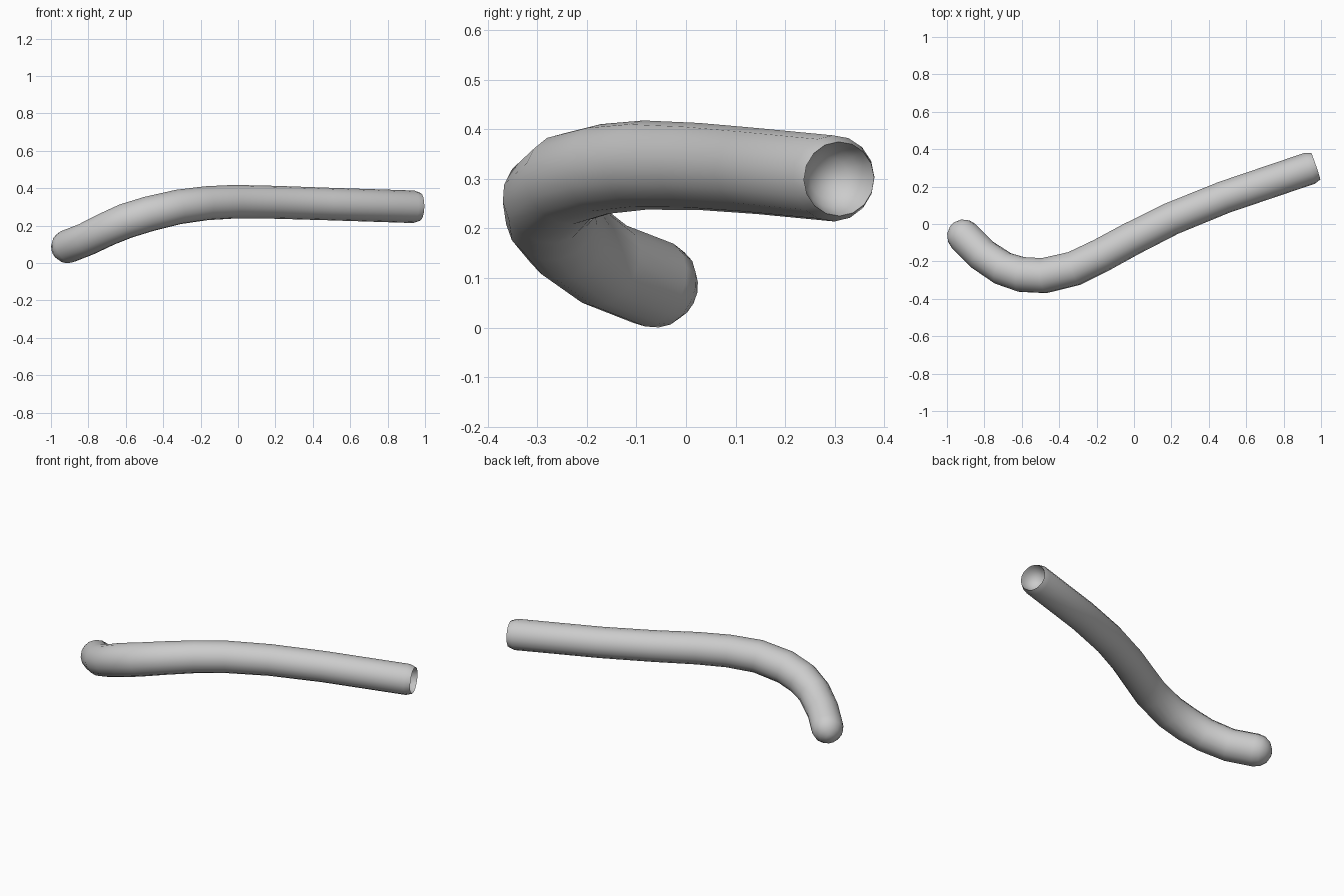
import bpy, bmesh, math
from mathutils import Vector

if "Cube" in bpy.data.objects:
    bpy.data.objects.remove(bpy.data.objects["Cube"])

SIDES = 16
R = 0.09
# centre line of the bent tube, rounded end to open end
path = [Vector(p) for p in [
    (-0.91, -0.065, 0.089), (-0.81, -0.165, 0.128), (-0.70, -0.238, 0.182),
    (-0.60, -0.270, 0.225), (-0.48, -0.276, 0.262), (-0.32, -0.238, 0.300),
    (-0.17, -0.165, 0.320), (-0.02, -0.083, 0.328), (0.20, 0.028, 0.325),
    (0.48, 0.142, 0.316), (0.94, 0.298, 0.301), (0.972, 0.309, 0.300)]]
radii = [R, R, 0.092, 0.095, 0.095, 0.093, 0.091, 0.09, 0.088, 0.087, 0.087, 0.075]

# (centre, direction, radius) for every ring
n = len(path)
tangents = [(path[min(i + 1, n - 1)] - path[max(i - 1, 0)]).normalized() for i in range(n)]
rings = []
start, end = tangents[0], tangents[-1]
for a in (75, 50, 25):                      # domed end
    t = math.radians(a)
    rings.append((path[0] - start * R * math.sin(t), start, R * math.cos(t)))
rings += list(zip(path, tangents, radii))
for a in (15, 35, 55, 75):                  # hollow socket in the other end
    t = math.radians(a)
    rings.append((path[-1] - end * 0.075 * math.sin(t), end, 0.072 * math.cos(t)))

bm = bmesh.new()
side = Vector((0, 0, 1))
loops = []
for centre, d, r in rings:
    side = (side - d * side.dot(d)).normalized()
    other = d.cross(side)
    loops.append([bm.verts.new(centre + r * (side * math.cos(a) + other * math.sin(a)))
                  for a in (2 * math.pi * k / SIDES for k in range(SIDES))])
for a, b in zip(loops, loops[1:]):
    for k in range(SIDES):
        m = (k + 1) % SIDES
        bm.faces.new((a[k], a[m], b[m], b[k]))
# closing poles of dome and socket
for loop, tip in ((loops[0], path[0] - start * R), (loops[-1], path[-1] - end * 0.075)):
    v = bm.verts.new(tip)
    for k in range(SIDES):
        bm.faces.new((loop[k], loop[(k + 1) % SIDES], v))
bmesh.ops.recalc_face_normals(bm, faces=bm.faces)

mesh = bpy.data.meshes.new("bent_tube")
bm.to_mesh(mesh)
bm.free()
tube = bpy.data.objects.new("bent_tube", mesh)
bpy.context.collection.objects.link(tube)
bpy.context.view_layer.objects.active = tube
tube.select_set(True)
bpy.ops.object.shade_smooth_by_angle(angle=math.radians(50))
